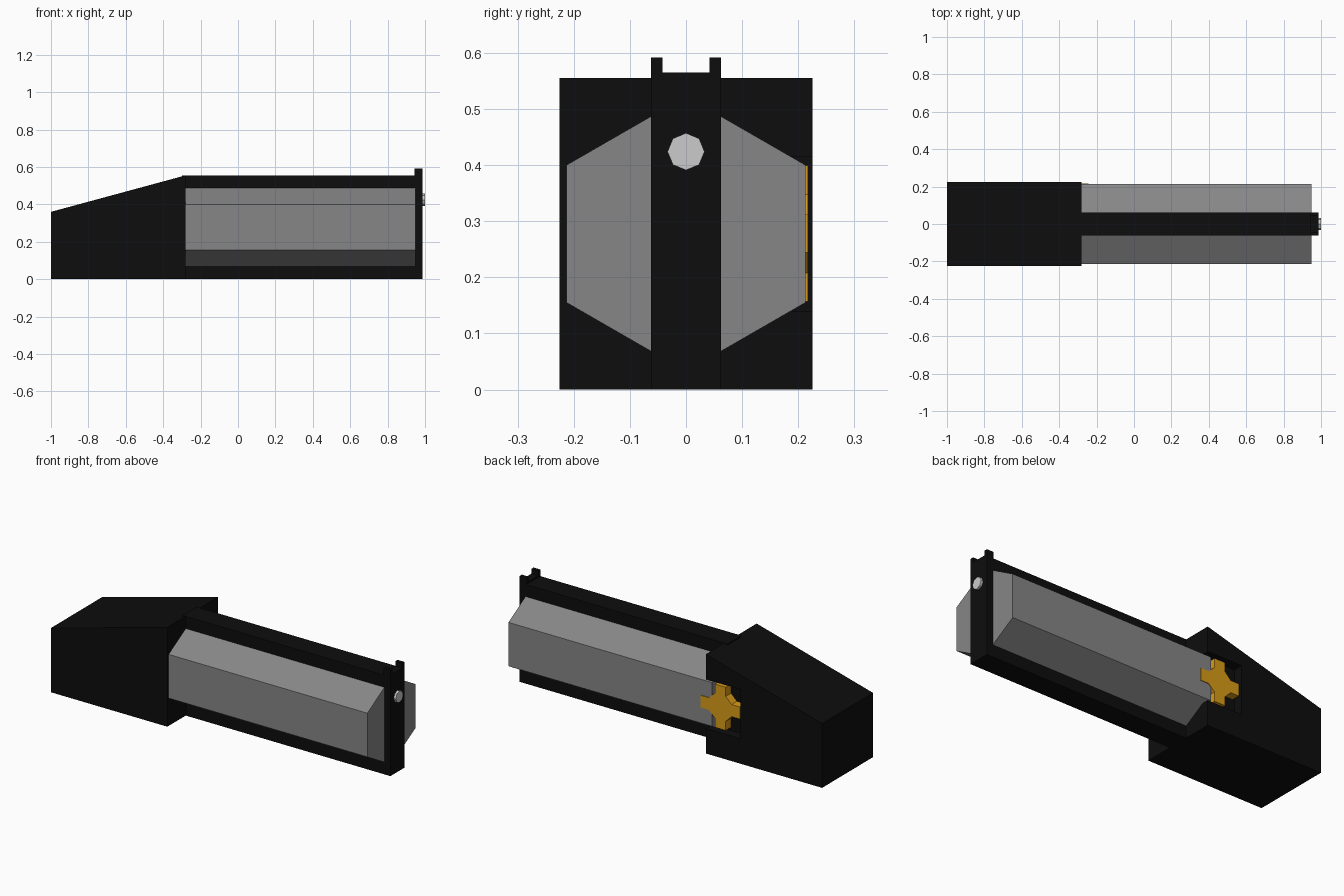
import bpy, bmesh
from math import cos, sin, pi

if "Cube" in bpy.data.objects:
    bpy.data.objects.remove(bpy.data.objects["Cube"])


def material(name, rgb):
    m = bpy.data.materials.new(name)
    m.diffuse_color = (*rgb, 1)
    m.use_nodes = True
    m.node_tree.nodes["Principled BSDF"].inputs["Base Color"].default_value = m.diffuse_color
    return m


BLACK = material("black", (0.004, 0.004, 0.004))
GREY = material("mid_grey", (0.24, 0.24, 0.24))
ORANGE = material("amber", (0.70, 0.33, 0.01))


def prism(name, profile, axis, lo, hi, mat=None):
    """Extrude a flat profile along x (profile is y,z) or along y (profile is x,z)."""
    place = (lambda p, d: (d, p[0], p[1])) if axis == "x" else (lambda p, d: (p[0], d, p[1]))
    bm = bmesh.new()
    a = [bm.verts.new(place(p, lo)) for p in profile]
    b = [bm.verts.new(place(p, hi)) for p in profile]
    bm.faces.new(a)
    bm.faces.new(b[::-1])
    n = len(profile)
    for i in range(n):
        j = (i + 1) % n
        bm.faces.new((a[j], a[i], b[i], b[j]))
    bmesh.ops.recalc_face_normals(bm, faces=bm.faces)
    mesh = bpy.data.meshes.new(name)
    bm.to_mesh(mesh)
    bm.free()
    ob = bpy.data.objects.new(name, mesh)
    bpy.context.collection.objects.link(ob)
    if mat:
        mesh.materials.append(mat)
    return ob


# Rear housing with sloping top and a side recess
housing = prism("rear_housing", [(-1, 0), (-0.28, 0), (-0.28, 0.555), (-1, 0.36)],
                "y", -0.225, 0.225, BLACK)
cutter = prism("recess_cutter", [(-0.495, 0.14), (-0.2, 0.14), (-0.2, 0.415), (-0.495, 0.415)],
               "y", 0.17, 0.3, BLACK)
cutter.hide_render = True
cutter.hide_viewport = True
cut = housing.modifiers.new("recess", "BOOLEAN")
cut.operation = "DIFFERENCE"
cut.solver = "EXACT"
cut.object = cutter

# Centre spine, its front end raised into a two-pronged sight
prism("spine", [(-0.30, 0), (0.945, 0), (0.945, 0.555), (-0.30, 0.555)], "y", -0.062, 0.062, BLACK)
prism("front_sight", [(-0.062, 0), (0.062, 0), (0.062, 0.592), (0.042, 0.592), (0.042, 0.565),
                      (-0.042, 0.565), (-0.042, 0.592), (-0.062, 0.592)], "x", 0.945, 0.987, BLACK)

# Angular side panels
for side, s in (("left", 1), ("right", -1)):
    prism(side + "_side_panel", [(s * 0.062, 0.068), (s * 0.213, 0.155),
                                 (s * 0.213, 0.40), (s * 0.062, 0.487)], "x", -0.31, 0.95, GREY)

# Octagonal lens on the front end
prism("lens", [(0.033 * cos(i * pi / 4), 0.424 + 0.033 * sin(i * pi / 4)) for i in range(8)],
      "x", 0.97, 1.0)

# Four-armed selector wheel in the recess
arm = [(0.07, -0.034), (0.121, -0.034), (0.121, 0.034), (0.07, 0.034)]
cross = []
for k in range(4):
    c, s = cos(k * pi / 2), sin(k * pi / 2)
    cross += [(-0.364 + x * c - z * s, 0.278 + x * s + z * c) for x, z in arm]
prism("selector_wheel", cross, "y", 0.168, 0.217, ORANGE)
